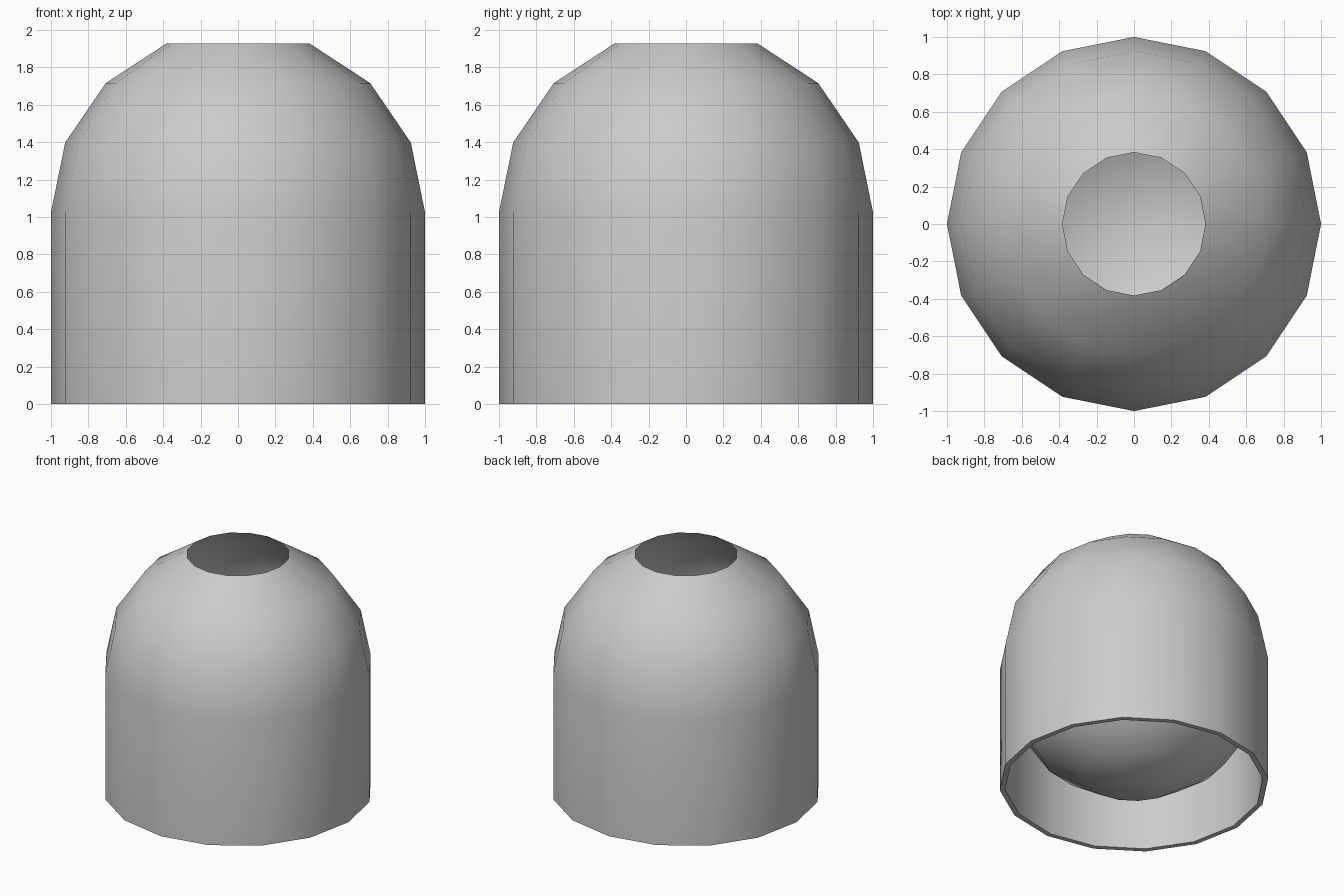
import bpy, bmesh
from math import sin, cos, pi, radians

if "Cube" in bpy.data.objects:
    bpy.data.objects.remove(bpy.data.objects["Cube"])

SIDES = 16
EQUATOR = 1.024   # height where the straight wall meets the dome


def lathe(name, profile):
    """Spin an (r, z) profile, listed bottom to top, around the z axis."""
    bm = bmesh.new()
    rings = []
    for r, z in profile:
        if r == 0:
            rings.append([bm.verts.new((0, 0, z))] * SIDES)
        else:
            rings.append([bm.verts.new((r * cos(2 * pi * i / SIDES),
                                        r * sin(2 * pi * i / SIDES), z))
                          for i in range(SIDES)])
    for a, b in zip(rings, rings[1:]):
        for i in range(SIDES):
            j = (i + 1) % SIDES
            loop = list(dict.fromkeys((a[i], a[j], b[j], b[i])))
            bm.faces.new(loop)
    mesh = bpy.data.meshes.new(name)
    bm.to_mesh(mesh)
    bm.free()
    obj = bpy.data.objects.new(name, mesh)
    bpy.context.collection.objects.link(obj)
    bpy.ops.object.select_all(action='DESELECT')
    obj.select_set(True)
    bpy.context.view_layer.objects.active = obj
    bpy.ops.object.shade_smooth_by_angle(angle=radians(40))
    return obj


STEP = pi / 8

# Outer shell: inner skirt wall, bottom lip, outer wall and open-topped dome
dome = [(cos(k * STEP), EQUATOR + 0.978 * sin(k * STEP)) for k in range(4)]
lathe("outer_shell", [(0.96, 0.82), (0.96, 0), (1, 0)] + dome)

# Bowl: closed lower hemisphere hanging inside the skirt
bowl = [(0, 0.0)] + [(cos(k * STEP), EQUATOR * (1 - sin(k * STEP)))
                     for k in (3, 2, 1, 0)]
lathe("inner_bowl", bowl)
